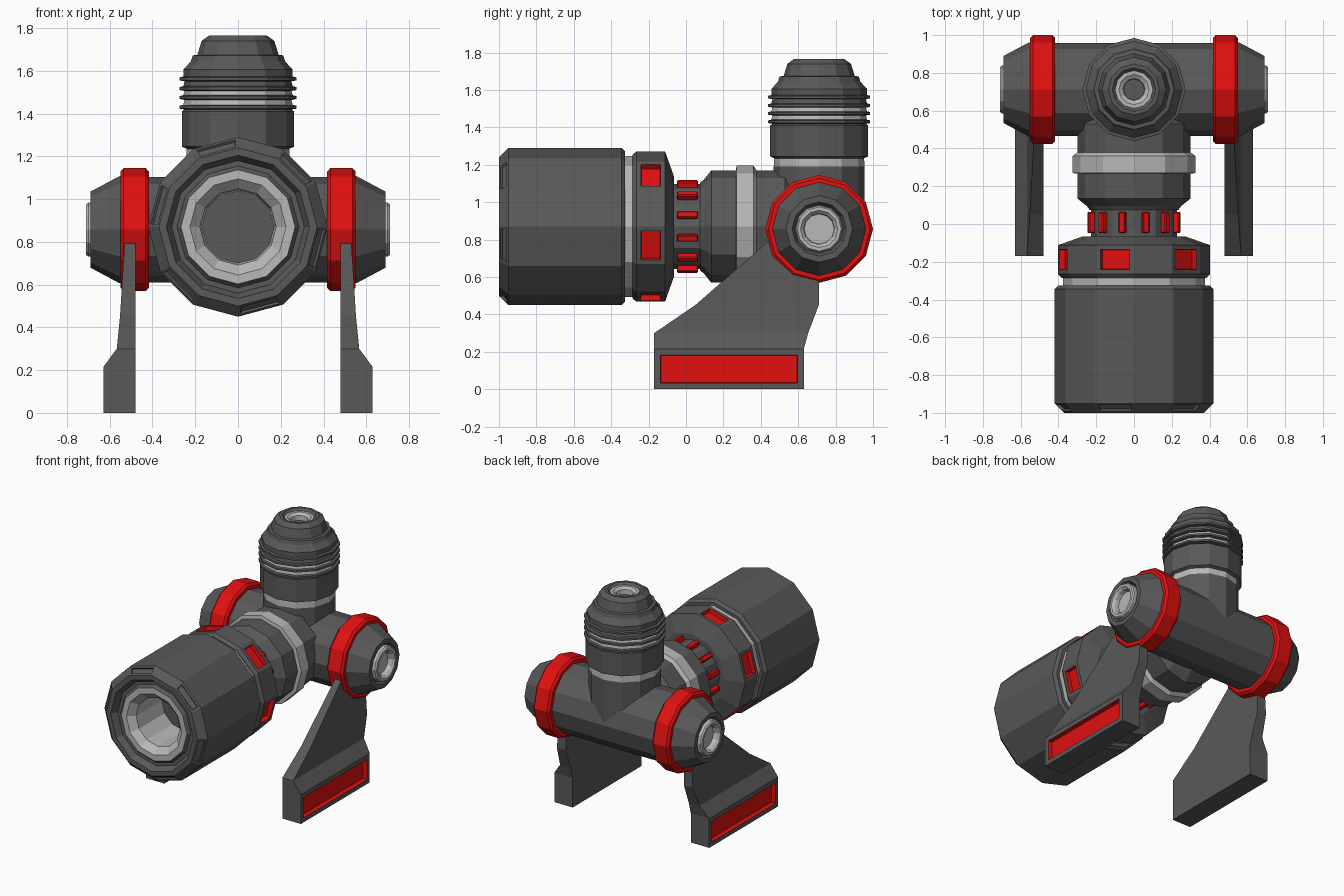
import bpy, bmesh, math
from mathutils import Matrix, Vector

if "Cube" in bpy.data.objects:
    bpy.data.objects.remove(bpy.data.objects["Cube"])

MATS = []
for name, col in (("dark_grey", (0.10, 0.10, 0.10, 1)), ("light_grey", (0.48, 0.48, 0.48, 1)),
                  ("red", (0.75, 0.005, 0.005, 1))):
    m = bpy.data.materials.new(name)
    m.diffuse_color = col
    m.use_nodes = True
    m.node_tree.nodes["Principled BSDF"].inputs["Base Color"].default_value = m.diffuse_color
    MATS.append(m)
D, L, R = 0, 1, 2
SIDES = 12


def finish(bm, name):
    me = bpy.data.meshes.new(name)
    bm.to_mesh(me)
    bm.free()
    for m in MATS:
        me.materials.append(m)
    ob = bpy.data.objects.new(name, me)
    bpy.context.collection.objects.link(ob)
    return ob


def recess(bm, faces, margin, depth, mat):
    """Inset panels and push them in; floor and walls take the material."""
    bmesh.ops.inset_individual(bm, faces=faces, thickness=margin, use_even_offset=True)
    walls = bmesh.ops.inset_individual(bm, faces=faces, thickness=0.004, depth=-depth)["faces"]
    for f in list(faces) + list(walls):
        f.material_index = mat


def lathe(name, axis, centre, profile, panels=()):
    """Faceted turned part. profile: (position, radius, material of the next band).
    panels: (band index, margin, depth, material), cut in every other side."""
    bm = bmesh.new()
    place = {"X": lambda p, u, v: (p, u, v), "Y": lambda p, u, v: (u, p, v),
             "Z": lambda p, u, v: (u, v, p)}[axis]
    rings = []
    for p, r, _ in profile:
        angs = [2 * math.pi * j / SIDES for j in range(SIDES)]
        rings.append([bm.verts.new(Vector(place(p, r * math.cos(a), r * math.sin(a))) + Vector(centre))
                      for a in angs])
    bands = []
    for i in range(len(rings) - 1):
        band = []
        for j in range(SIDES):
            k = (j + 1) % SIDES
            f = bm.faces.new((rings[i][j], rings[i][k], rings[i + 1][k], rings[i + 1][j]))
            f.material_index = profile[i][2]
            band.append(f)
        bands.append(band)
    for ring, mat in ((rings[0], profile[0][2]), (rings[-1], profile[-1][2])):
        bm.faces.new(ring).material_index = mat
    bmesh.ops.recalc_face_normals(bm, faces=bm.faces)
    for i, margin, depth, mat in panels:
        recess(bm, bands[i][1::2], margin, depth, mat)
    return finish(bm, name)


BARREL = (0, 0, 0.87)
CROSS = (0, 0.712, 0.857)

# Front barrel: bore, muzzle rim, slotted chamfer, main drum
lathe("front_barrel", "Y", BARREL, [
    (-0.62, 0.172, L), (-0.93, 0.178, L), (-0.975, 0.225, L), (-0.975, 0.267, D),
    (-0.955, 0.285, D), (-0.955, 0.31, D), (-1.0, 0.335, D), (-1.0, 0.37, D),
    (-0.95, 0.42, D), (-0.345, 0.42, D), (-0.325, 0.40, D), (-0.325, 0.2, D)],
    panels=[(7, 0.013, 0.012, D)])
lathe("bore_floor", "Y", BARREL, [(-0.64, 0.17, D), (-0.615, 0.17, D)])
lathe("barrel_groove", "Y", BARREL, [(-0.34, 0.377, L), (-0.27, 0.377, L)])

# Collar with recessed red windows
lathe("window_collar", "Y", BARREL, [
    (-0.287, 0.30, D), (-0.287, 0.383, D), (-0.265, 0.402, D), (-0.112, 0.402, D),
    (-0.065, 0.27, D), (-0.065, 0.2, D)],
    panels=[(2, 0.024, 0.03, R)])

# Neck, rear body and its pale clamp ring
lathe("neck", "Y", BARREL, [(-0.08, 0.228, D), (0.10, 0.228, D)])
lathe("rear_body", "Y", BARREL, [
    (0.075, 0.20, D), (0.075, 0.235, D), (0.095, 0.25, D), (0.135, 0.30, D),
    (0.53, 0.30, D), (0.60, 0.23, D)])
lathe("clamp_ring", "Y", BARREL, [
    (0.265, 0.29, L), (0.27, 0.326, L), (0.36, 0.326, L), (0.378, 0.30, L)])

# Red slats round the neck
bm = bmesh.new()
for j in range(SIDES):
    a = (j + 0.5) * 2 * math.pi / SIDES
    bmesh.ops.create_cube(bm, size=1, matrix=Matrix.Translation(BARREL) @ Matrix.Rotation(-a, 4, "Y")
                          @ Matrix.Translation((0.228, 0.008, 0)) @ Matrix.Diagonal((0.05, 0.112, 0.036, 1)))
for f in bm.faces:
    f.material_index = R
slats = finish(bm, "neck_slats")
bev = slats.modifiers.new("bevel", "BEVEL")
bev.width, bev.segments = 0.006, 1

# Cross tube with red bands and hollow pale end fittings
lathe("cross_tube", "X", CROSS, [(-0.5, 0.247, D), (0.5, 0.247, D)])
for side, s in (("left", -1), ("right", 1)):
    lathe(side + "_red_band", "X", CROSS, [
        (s * 0.417, 0.24, R), (s * 0.417, 0.272, R), (s * 0.432, 0.288, R),
        (s * 0.535, 0.288, R), (s * 0.55, 0.272, R), (s * 0.55, 0.24, R)])
    lathe(side + "_end_cap", "X", CROSS, [
        (s * 0.5, 0.25, D), (s * 0.555, 0.25, D), (s * 0.69, 0.178, D),
        (s * 0.69, 0.145, D), (s * 0.66, 0.13, D), (s * 0.66, 0.10, D)])
    lathe(side + "_end_fitting", "X", CROSS, [
        (s * 0.60, 0.126, L), (s * 0.70, 0.126, L), (s * 0.71, 0.118, L),
        (s * 0.71, 0.10, L), (s * 0.695, 0.085, L), (s * 0.665, 0.08, L)])

# Upright tower: base, pale joint, drum, ribs, stepped cap with a hole
TOWER = (0, 0.712, 0)
ribs = []
for z, m in ((1.43, L), (1.475, L), (1.517, D), (1.562, D)):
    ribs += [(z - 0.011, 0.25, D), (z - 0.007, 0.273, D), (z + 0.007, 0.273, D), (z + 0.011, 0.256, m)]
lathe("tower", "Z", TOWER, [
    (0.85, 0.243, D), (1.19, 0.243, L), (1.235, 0.24, D), (1.245, 0.262, D), (1.41, 0.262, D)]
    + ribs + [(1.605, 0.256, D), (1.645, 0.22, D), (1.672, 0.212, D), (1.675, 0.19, D),
              (1.74, 0.17, D), (1.765, 0.135, D), (1.765, 0.115, D), (1.75, 0.10, L),
              (1.75, 0.08, L), (1.735, 0.058, L), (1.70, 0.055, D)])

# Legs: thin blade flaring into a thick foot with a red panel on the outside
for side, s in (("left", -1), ("right", 1)):
    bm = bmesh.new()
    levels = []
    for z, y0, y1, xo in ((0, -0.17, 0.63, 0.63), (0.215, -0.17, 0.63, 0.63), (0.30, -0.17, 0.653, 0.567),
                          (0.45, 0.05, 0.71, 0.552), (0.80, 0.45, 0.71, 0.53)):
        levels.append([bm.verts.new((s * x, y, z)) for x, y in
                       ((0.48, y0), (xo, y0), (xo, y1), (0.48, y1))])
    panel = None
    for i in range(len(levels) - 1):
        for j in range(4):
            k = (j + 1) % 4
            f = bm.faces.new((levels[i][j], levels[i][k], levels[i + 1][k], levels[i + 1][j]))
            if i == 0 and j == 1:
                panel = f
    bm.faces.new(levels[0])
    bm.faces.new(levels[-1])
    bmesh.ops.recalc_face_normals(bm, faces=bm.faces)
    recess(bm, [panel], 0.033, 0.03, R)
    finish(bm, side + "_leg")
